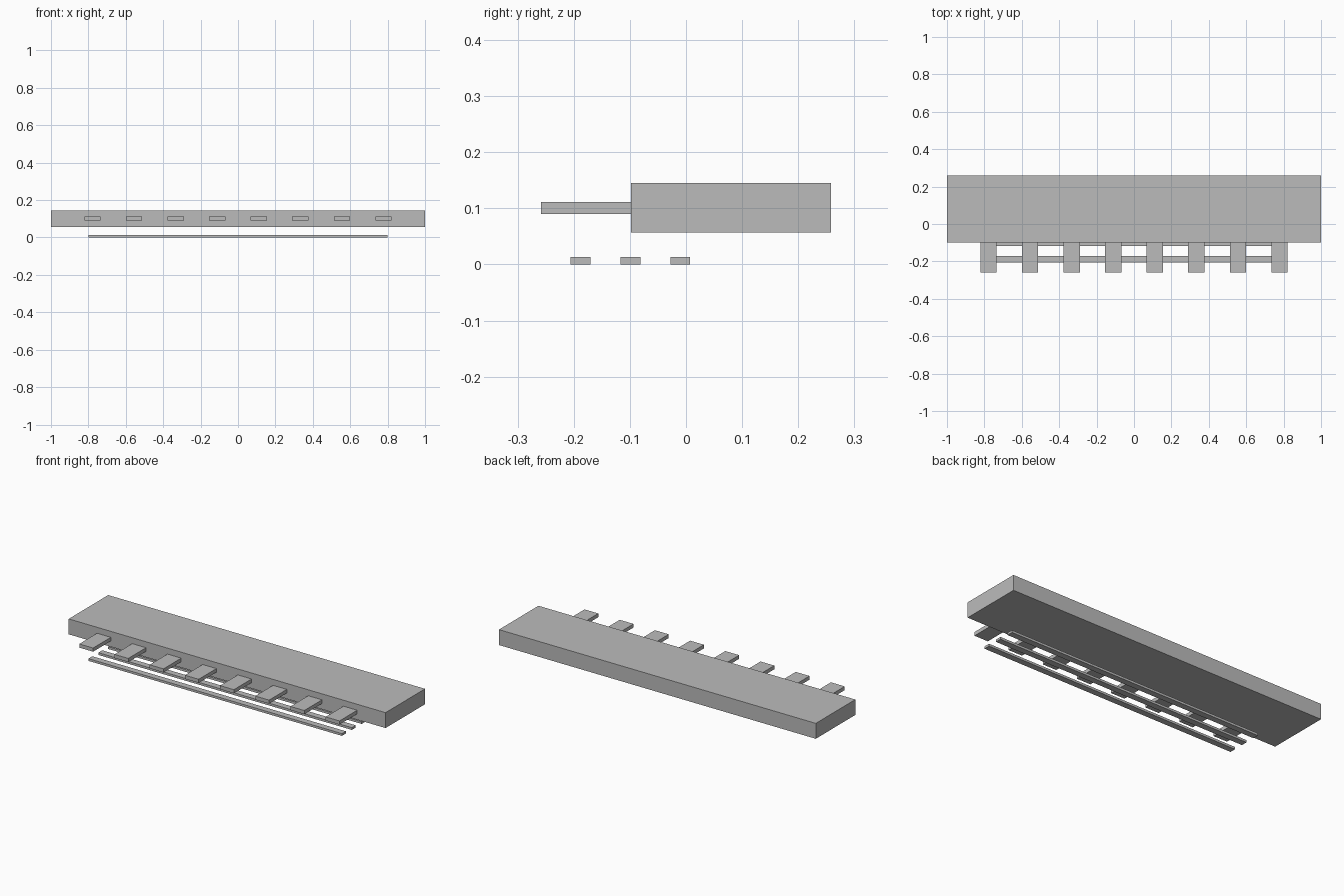
import bpy

default = bpy.data.objects.get("Cube")
if default:
    bpy.data.objects.remove(default, do_unlink=True)

# Single plain grey
grey = bpy.data.materials.new("plain_grey")
grey.use_nodes = True
colour = (0.5, 0.5, 0.5, 1)
grey.diffuse_color = colour
grey.node_tree.nodes["Principled BSDF"].inputs["Base Color"].default_value = colour


def box(name, x, y, z):
    """Box spanning the (low, high) range on each axis."""
    spans = (x, y, z)
    bpy.ops.mesh.primitive_cube_add(size=1, location=[(a + b) / 2 for a, b in spans])
    obj = bpy.context.object
    obj.name = name
    obj.scale = [b - a for a, b in spans]
    bpy.ops.object.transform_apply(location=False, rotation=False, scale=True)
    obj.data.materials.append(grey)
    return obj


# Main slab
box("body", (-1, 1), (-0.098, 0.258), (0.057, 0.145))

# Row of flat tabs along the front edge
TABS, PITCH, HALF = 8, 0.2222, 0.0435
for i in range(TABS):
    cx = (i - (TABS - 1) / 2) * PITCH
    box(f"tab_{i + 1}", (cx - HALF, cx + HALF), (-0.258, -0.098), (0.09, 0.111))

# Thin rails lying on the ground
for name, cy in (("front", -0.188), ("middle", -0.099), ("rear", -0.01)):
    box(f"{name}_rail", (-0.8, 0.8), (cy - 0.0175, cy + 0.0175), (0, 0.013))
